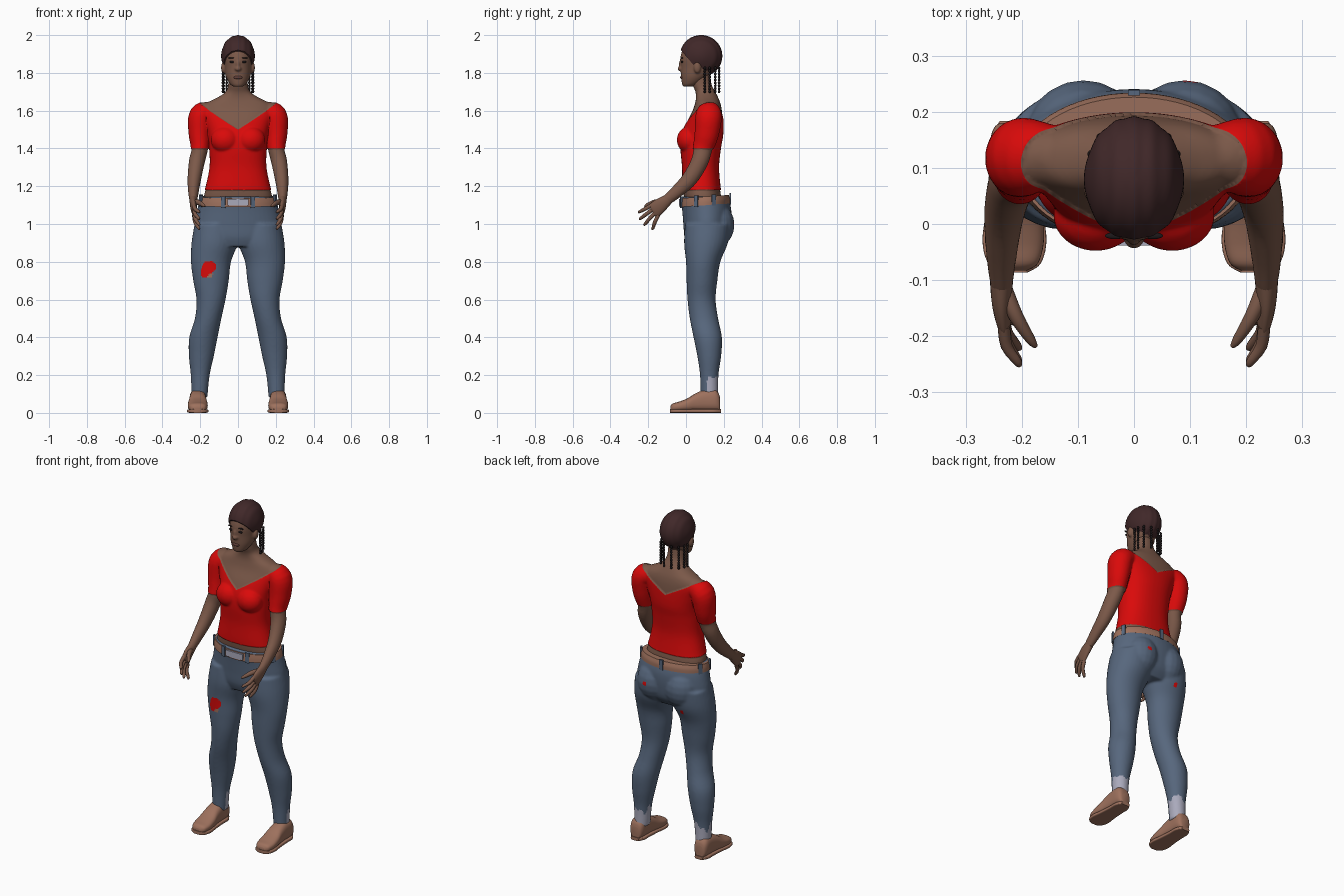
import bpy, bmesh, math
from mathutils import Vector, Matrix

if "Cube" in bpy.data.objects:
    bpy.data.objects.remove(bpy.data.objects["Cube"])

def material(name, *rgb):
    m = bpy.data.materials.new(name)
    m.diffuse_color = (*rgb, 1)
    m.use_nodes = True
    m.node_tree.nodes["Principled BSDF"].inputs["Base Color"].default_value = m.diffuse_color
    return m

RED = material("red cloth", 0.70, 0.003, 0.003)
SKIN = material("brown skin", 0.20, 0.10, 0.067)
DENIM = material("blue denim", 0.095, 0.135, 0.205)
HAIR = material("dark brown hair", 0.052, 0.021, 0.022)
LEATHER = material("tan leather", 0.34, 0.165, 0.11)
PALE = material("pale grey", 0.40, 0.40, 0.50)
DARK = material("near black", 0.012, 0.009, 0.01)
LIPS = material("lips", 0.13, 0.055, 0.045)

def smooth_path(pts, steps):
    """Catmull-Rom interpolation of number tuples."""
    out = []
    for i in range(len(pts) - 1):
        p = [pts[max(i - 1, 0)], pts[i], pts[i + 1], pts[min(i + 2, len(pts) - 1)]]
        for k in range(steps):
            t = k / steps
            out.append([0.5 * (2 * b + (c - a) * t + (2*a - 5*b + 4*c - d) * t*t + (3*b - a - 3*c + d) * t**3)
                        for a, b, c, d in zip(*p)])
    return out + [list(pts[-1])]

def tube(bm, pts, side=1, frame="z", n=32, power=2, steps=5):
    """Capped loft through (x, y, z, r1, r2); rings lie flat in z, flat in y, or across the path."""
    path = smooth_path(pts, steps)
    rings = []
    for i, (x, y, z, a, b) in enumerate(path):
        u, v = Vector((1, 0, 0)), Vector((0, 1, 0))
        if frame == "y":
            v = Vector((0, 0, 1))
        elif frame == "path":
            t = Vector(path[min(i + 1, len(path) - 1)][:3]) - Vector(path[max(i - 1, 0)][:3])
            t.normalize()
            u = (u - t * u.dot(t)).normalized()
            v = t.cross(u)
        ring = []
        for k in range(n):
            c, s = math.cos(k * math.tau / n), math.sin(k * math.tau / n)
            c = math.copysign(abs(c) ** (2 / power), c)
            s = math.copysign(abs(s) ** (2 / power), s)
            p = Vector((x, y, z)) + u * (a * c) + v * (b * s)
            ring.append(bm.verts.new((p.x * side, p.y, p.z)))
        rings.append(ring)
    for r, q in zip(rings, rings[1:]):
        for k in range(n):
            bm.faces.new((r[k], r[(k + 1) % n], q[(k + 1) % n], q[k]))
    bm.faces.new(rings[0])
    bm.faces.new(rings[-1])

def slices(rows):
    """Rows (z, half width, front y, back y) to centred tube points."""
    return [(0, (f + b) / 2, z, w, (b - f) / 2) for z, w, f, b in rows]

def ball(bm, loc, r, seg=20):
    bmesh.ops.create_uvsphere(bm, u_segments=seg, v_segments=max(seg // 2, 6), radius=1,
                              matrix=Matrix.Translation(loc) @ Matrix.Diagonal((*r, 1)))

def box(bm, loc, size, turn=0):
    bmesh.ops.create_cube(bm, size=1, matrix=Matrix.Translation(loc) @ Matrix.Rotation(turn, 4, 'Z')
                          @ Matrix.Diagonal((*size, 1)))

def finish(bm, name, mats, voxel=None, angle=50):
    bmesh.ops.recalc_face_normals(bm, faces=bm.faces)
    ob = bpy.data.objects.new(name, bpy.data.meshes.new(name))
    bm.to_mesh(ob.data)
    bm.free()
    bpy.context.collection.objects.link(ob)
    if voxel:  # weld overlapping pieces into one skin
        m = ob.modifiers.new("weld", 'REMESH')
        m.mode, m.voxel_size = 'VOXEL', voxel
        m = ob.modifiers.new("soften", 'SMOOTH')
        m.factor, m.iterations = 0.5, 5
        bpy.context.view_layer.update()
        me = bpy.data.meshes.new_from_object(ob.evaluated_get(bpy.context.evaluated_depsgraph_get()))
        ob.modifiers.clear()
        ob.data = me
    ob.data.materials.clear()
    for m in mats:
        ob.data.materials.append(m)
    bpy.ops.object.select_all(action='DESELECT')
    ob.select_set(True)
    bpy.context.view_layer.objects.active = ob
    bpy.ops.object.shade_smooth_by_angle(angle=math.radians(angle))
    return ob

# Upper body: torso, neck and arms, with the blouse coloured on
bm = bmesh.new()
tube(bm, slices([(1.08, .185, 0, .19), (1.15, .18, -.012, .185), (1.2, .166, -.016, .178), (1.3, .146, -.016, .17),
                 (1.4, .147, -.025, .18), (1.47, .152, -.02, .192), (1.54, .17, .005, .194), (1.6, .19, .035, .19),
                 (1.64, .165, .048, .182), (1.67, .108, .053, .17), (1.7, .065, .05, .155), (1.74, .052, .035, .135),
                 (1.81, .05, .025, .125)]), n=48, power=2.3)
for s in (-1, 1):
    ball(bm, (s * .068, .016, 1.445), (.072, .06, .066))
    tube(bm, [(.14, .12, 1.6, .05, .05), (.195, .12, 1.572, .06, .065), (.204, .11, 1.48, .053, .06),
              (.202, .09, 1.4, .043, .05), (.218, .072, 1.33, .042, .046), (.231, .02, 1.24, .036, .042),
              (.236, -.05, 1.17, .028, .034), (.236, -.11, 1.12, .02, .028)], s, "path")
body = finish(bm, "upper_body", [SKIN, RED], 0.007)
bm = bmesh.new()
bm.from_mesh(body.data)

def cut(co, no, keep):
    faces = [f for f in bm.faces if keep(f.calc_center_median())]
    geom = set(faces) | {e for f in faces for e in f.edges} | {v for f in faces for v in f.verts}
    bmesh.ops.bisect_plane(bm, geom=list(geom), dist=1e-5, plane_co=co, plane_no=no)

cut((0, 0, 0), (1, 0, 0), lambda c: True)
cut((0, 0, 1.18), (0, 0, 1), lambda c: abs(c.x) < .183)
for s in (-1, 1):
    cut((0, 0, 1.5), (-.58 * s, -.2, 1), lambda c: c.x * s > 0 and c.z > 1.45)
    cut((0, 0, 1.4), (0, 0, 1), lambda c: c.x * s > .153)
for f in bm.faces:
    c = f.calc_center_median()
    arm = c.z < 1.4 and abs(c.x) > .154 + .15 * (1.4 - c.z)
    f.material_index = int(1.18 < c.z < 1.5 + .58 * abs(c.x) + .2 * c.y and not arm)
bm.normal_update()
for v in bm.verts:  # cloth stands slightly off the skin
    if any(f.material_index for f in v.link_faces):
        v.co += v.normal * .005
bm.to_mesh(body.data)
bm.free()

# Jeans: pelvis, seat and two legs welded
bm = bmesh.new()
tube(bm, slices([(.88, .19, .01, .19), (.93, .228, -.008, .225), (1.0, .23, -.014, .238), (1.07, .217, -.02, .24),
                 (1.12, .205, -.026, .23), (1.145, .198, -.026, .22)]), n=48)
for s in (-1, 1):
    ball(bm, (s * .09, .155, .995), (.105, .102, .12))
    tube(bm, [(c, (f + b) / 2, z, w, (b - f) / 2) for z, c, w, f, b in [
        (1.0, .118, .112, -.005, .235), (.9, .124, .122, -.01, .222), (.8, .143, .106, 0, .182), (.7, .143, .094, .003, .166),
        (.6, .143, .077, .008, .157), (.5, .158, .07, .02, .17), (.4, .183, .075, .04, .19), (.3, .194, .066, .06, .186),
        (.2, .2, .05, .074, .172), (.08, .204, .042, .078, .17)]], s)
jeans = finish(bm, "jeans", [DENIM, RED, PALE, LEATHER], 0.007)

def spot(x, z, cx, cz, rx, rz):
    return ((x - cx) / rx) ** 2 + ((z - cz) / rz) ** 2 < 1

for p in jeans.data.polygons:
    x, y, z = p.center
    front = p.normal.y < 0
    ragged = .185 + .02 * math.sin(45 * x + 60 * y) + .015 * math.sin(140 * y + 90 * x)
    if front and (spot(x, z, -.153, .772, .037, .033) or spot(x, z, -.175, .743, .022, .028)):
        p.material_index = 1
    elif front and spot(x, z, -.152, .735, .02, .018):
        p.material_index = 3
    elif not front and (spot(x, z, -.12, .87, .013, .013) or spot(x, z, .1, 1.0, .013, .013)):
        p.material_index = 1
    elif z < ragged and p.normal.y > -.3:
        p.material_index = 2

# Belt, loops and buckle
bm = bmesh.new()
tube(bm, [(0, .1, 1.092, .211, .134), (0, .1, 1.115, .209, .133), (0, .098, 1.138, .203, .128)], n=64)
for v in bm.verts:
    v.co.z += .07 * v.co.y
finish(bm, "belt", [LEATHER])
bm = bmesh.new()
for deg in (-112, -68, -20, 20, 90, 160, 200):
    a = math.radians(deg)
    y = .1 + .134 * math.sin(a)
    box(bm, (.209 * math.cos(a), y, 1.117 + .07 * y), (.01, .022, .06), math.atan2(math.sin(a) / .134, math.cos(a) / .209))
finish(bm, "belt_loops", [DENIM], angle=30)
bm = bmesh.new()
box(bm, (0, -.033, 1.115), (.11, .01, .036))
finish(bm, "buckle", [PALE], angle=30)

# Shoes with a thin sole, and hands
for s, label in ((-1, "right"), (1, "left")):
    bm = bmesh.new()
    tube(bm, [(.213, y, top / 2 + .004, w, top / 2 - .004) for y, top, w in [
        (-.083, .035, .022), (-.07, .05, .042), (-.035, .06, .052), (.01, .078, .052), (.05, .103, .047),
        (.1, .122, .044), (.15, .124, .043), (.172, .105, .036), (.18, .08, .026)]], s, "y", power=2.6)
    tube(bm, [(.213, y, .01, w, .01) for y, w in [
        (-.086, .024), (-.07, .047), (-.03, .057), (.03, .05), (.1, .045), (.15, .044), (.184, .026)]], s, "y", power=5)
    finish(bm, label + "_shoe", [LEATHER])
    bm = bmesh.new()
    tube(bm, [(.236, -.095, 1.13, .021, .028), (.236, -.135, 1.1, .018, .038), (.232, -.168, 1.073, .014, .041),
              (.23, -.178, 1.066, .008, .036)], s, "path", 20)
    for k, (y, z) in zip((-.031, -.01, .011, .032), ((-.253, 1.06), (-.248, 1.025), (-.225, .995), (-.183, .973))):
        by, bz = -.165 + .58 * k, 1.073 - .81 * k
        tube(bm, [(.232, by, bz, .011, .011), (.227, (by + y) / 2, (bz + z) / 2, .0105, .0105),
                  (.208, y + .008, z + .005, .008, .008), (.204, y, z, .004, .004)], s, "path", 10, 2, 3)
    tube(bm, [(.23, -.12, 1.115, .015, .016), (.21, -.165, 1.115, .013, .014), (.185, -.205, 1.1, .009, .01),
              (.175, -.218, 1.093, .004, .005)], s, "path", 12, 2, 3)
    finish(bm, label + "_hand", [SKIN])

# Head with nose, brow and ears
bm = bmesh.new()
tube(bm, slices([(1.727, .022, -.014, .03), (1.74, .042, -.021, .07), (1.78, .064, -.026, .12), (1.83, .073, -.028, .16),
                 (1.88, .077, -.03, .17), (1.93, .073, -.014, .17), (1.965, .05, .02, .14), (1.98, .02, .05, .1)]), n=40)
ball(bm, (0, -.026, 1.822), (.018, .019, .014))
ball(bm, (0, -.026, 1.843), (.01, .013, .028))
for s in (-1, 1):
    ball(bm, (s * .077, .06, 1.828), (.013, .019, .03))
finish(bm, "head", [SKIN], 0.005)

# Eyes, brows and lips
bm = bmesh.new()
for s in (-1, 1):
    ball(bm, (s * .031, -.021, 1.858), (.014, .006, .006))
    ball(bm, (s * .033, -.021, 1.879), (.019, .006, .0035))
finish(bm, "eyes_and_brows", [DARK])
bm = bmesh.new()
ball(bm, (0, -.022, 1.776), (.024, .009, .009))
finish(bm, "lips", [LIPS])

# Hair cap with combed rows, open at the face
bm = bmesh.new()
ball(bm, (0, .08, 1.89), (.089, .111, .109), 64)
for v in bm.verts:
    d = v.co - Vector((0, .08, 1.89))
    v.co += d * .012 * math.cos(v.co.x * math.tau / .032)
cutline = bmesh.ops.bisect_plane(bm, geom=bm.verts[:] + bm.edges[:] + bm.faces[:], plane_co=(0, -.02, 1.912),
                                 plane_no=(0, 1, .85), clear_inner=True)
bmesh.ops.holes_fill(bm, edges=[e for e in bm.edges if e.is_boundary])
finish(bm, "hair", [HAIR])

# Beaded braids around the back
bm = bmesh.new()
for s in (-1, 1):
    for x, y in ((.08, .1), (.076, .125), (.06, .155), (.024, .175)):
        for k in range(9):
            ball(bm, (s * x, y, 1.825 - .0155 * k), (.007, .007, .0085), 10)
finish(bm, "beaded_braids", [DARK])
